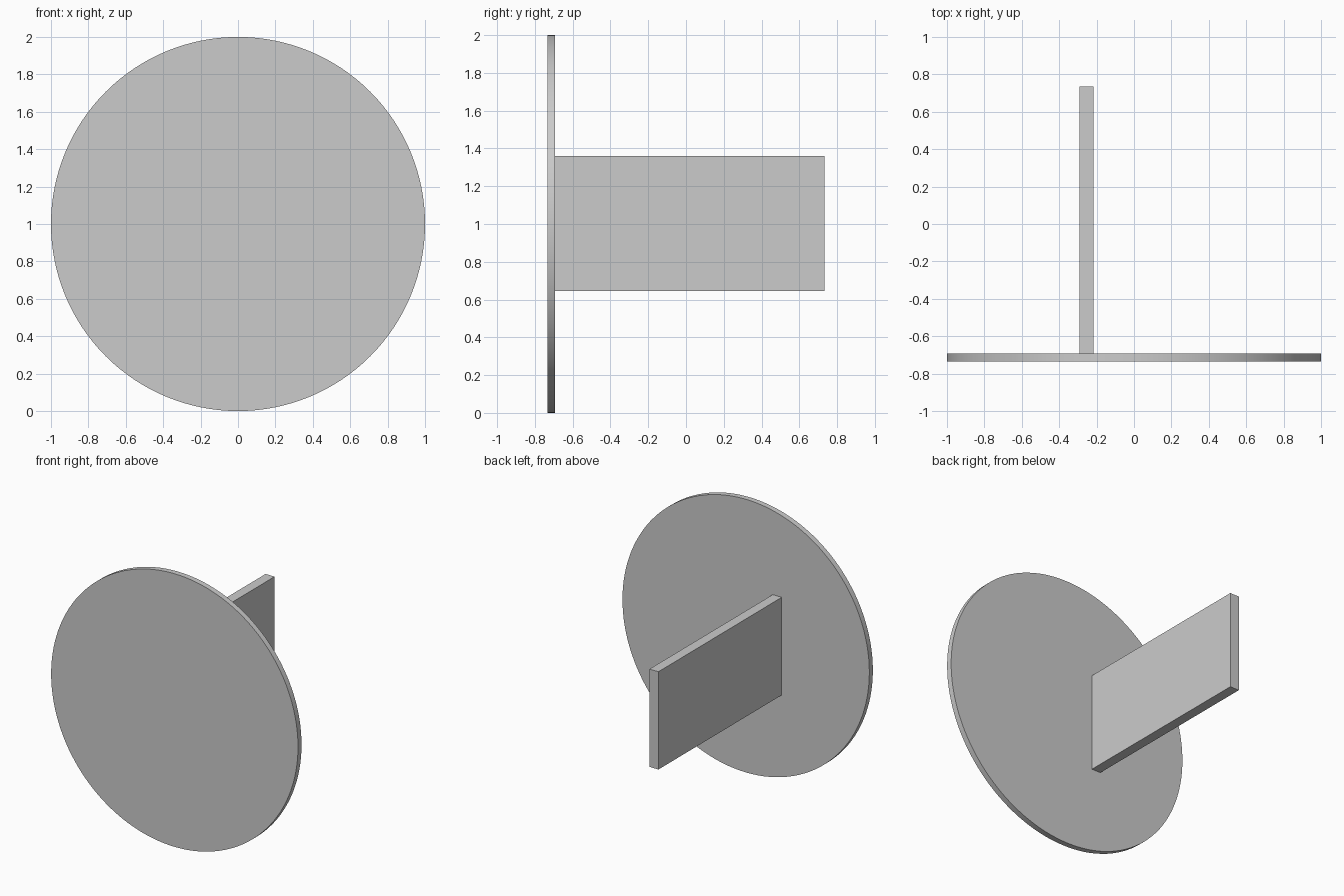
import bpy
import math

if "Cube" in bpy.data.objects:
    bpy.data.objects.remove(bpy.data.objects["Cube"])

DISC_FRONT, DISC_BACK = -0.734, -0.693
PLATE_END = 0.734

# Thin upright disc facing the front
bpy.ops.mesh.primitive_cylinder_add(
    vertices=128, radius=1.0, depth=DISC_BACK - DISC_FRONT,
    location=(0, (DISC_FRONT + DISC_BACK) / 2, 1.0),
    rotation=(math.pi / 2, 0, 0))
disc = bpy.context.object
disc.name = "round_disc"
bpy.ops.object.shade_smooth_by_angle(angle=math.radians(30))

# Flat rectangular plate standing out from the back of the disc, off centre
bpy.ops.mesh.primitive_cube_add(
    size=1, location=(-0.254, (DISC_BACK + PLATE_END) / 2, 1.002))
plate = bpy.context.object
plate.name = "back_plate"
plate.scale = (0.073, PLATE_END - DISC_BACK, 0.716)
bpy.ops.object.transform_apply(location=False, rotation=False, scale=True)
